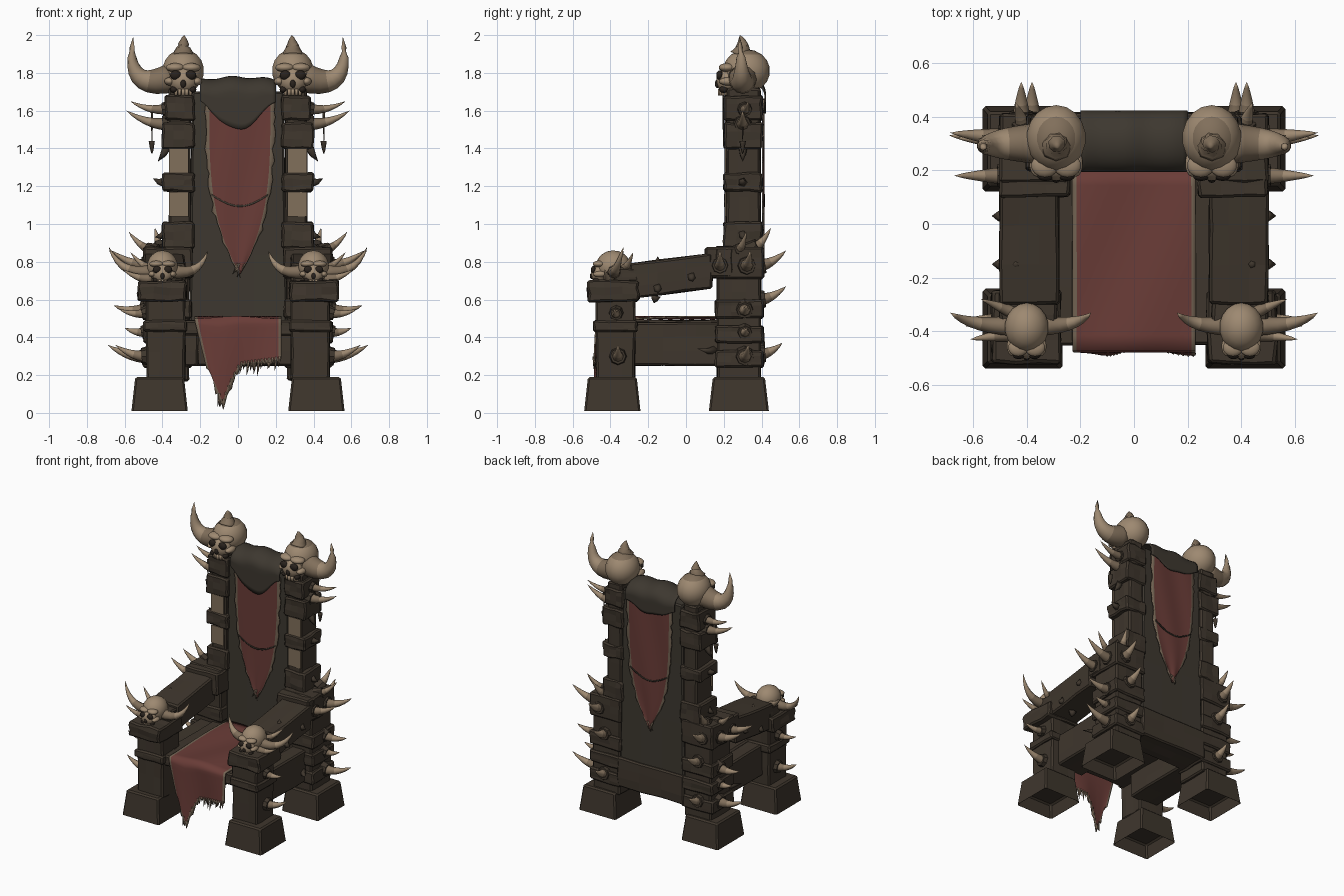
import bpy, bmesh, math, random
from mathutils import Vector, Matrix

random.seed(4)
cube = bpy.data.objects.get("Cube")
if cube:
    bpy.data.objects.remove(cube)


def material(name, rgb):
    m = bpy.data.materials.new(name)
    m.use_nodes = True
    m.diffuse_color = (*rgb, 1)
    m.node_tree.nodes["Principled BSDF"].inputs["Base Color"].default_value = (*rgb, 1)
    return m


WOOD = material("dark_wood", (.049, .037, .026))
HIDE = material("dark_hide", (.047, .039, .029))
RED = material("red_cloth", (.142, .045, .038))
BONE = material("bone", (.34, .25, .165))
AGED = material("aged_bone", (.22, .16, .105))
FRAY = material("frayed_edge", (.17, .125, .085))
BLACK = material("socket_black", (.022, .016, .012))


def finish(name, bm, mats, smooth=False, bevel=0):
    bmesh.ops.recalc_face_normals(bm, faces=bm.faces)
    me = bpy.data.meshes.new(name)
    for f in bm.faces:
        f.smooth = smooth
    bm.to_mesh(me)
    bm.free()
    for m in mats:
        me.materials.append(m)
    ob = bpy.data.objects.new(name, me)
    bpy.context.collection.objects.link(ob)
    if bevel:
        mod = ob.modifiers.new("worn_edges", 'BEVEL')
        mod.width, mod.segments = bevel, 1
    return ob


def block(name, x, y, z, mat=WOOD, taper=1, slope=0, rough=.004, hollow=False, bevel=.01):
    """Hewn block from x, y and z ranges; slope lifts the back end."""
    bm = bmesh.new()
    size = Vector((abs(x[1] - x[0]), y[1] - y[0], z[1] - z[0]))
    mid = Vector((sum(x) / 2, sum(y) / 2, sum(z) / 2))
    bmesh.ops.create_cube(bm, size=1)
    if hollow:
        base = min(bm.faces, key=lambda f: f.calc_center_median().z)
    elif rough:
        bmesh.ops.subdivide_edges(bm, edges=bm.edges, cuts=2, use_grid_fill=True)
    for v in bm.verts:
        k = 1 + (taper - 1) * (v.co.z + .5)
        lift = slope * (v.co.y + .5)
        v.co = mid + Vector((v.co.x * size.x * k, v.co.y * size.y * k, v.co.z * size.z + lift))
        if not hollow:
            v.co += Vector([random.uniform(-rough, rough) for _ in range(3)])
    if hollow:
        bmesh.ops.inset_individual(bm, faces=[base], thickness=.035)
        bmesh.ops.translate(bm, verts=base.verts, vec=(0, 0, .1))
    return finish(name, bm, [mat], bevel=bevel)


def horn(name, a, b, r, ctrl=None, mat=BONE, root=AGED, collar=True, sides=8, rings=7):
    """Curved tapering horn from a to b with a darker root and optional socket ring."""
    a, b = Vector(a), Vector(b)
    c = Vector(ctrl) if ctrl else (a + b) / 2 - Vector((0, 0, .18 * (b - a).length))
    bm = bmesh.new()
    loops = []
    for i in range(rings):
        t = i / rings
        p = a * (1 - t) ** 2 + c * 2 * t * (1 - t) + b * t * t
        q = ((c - a) * (1 - t) + (b - c) * t).to_track_quat('Z', 'Y')
        rad = r * (1 - t) ** .75
        loops.append([bm.verts.new(p + q @ Vector((rad * math.cos(w), rad * math.sin(w), 0)))
                      for w in (math.tau * j / sides for j in range(sides))])
    tip = bm.verts.new(b)
    bm.faces.new(loops[0])
    for j in range(sides):
        k = (j + 1) % sides
        for i in range(rings - 1):
            lo, hi = loops[i:i + 2]
            bm.faces.new((lo[j], lo[k], hi[k], hi[j])).material_index = int(i < rings * .3)
        bm.faces.new((loops[-1][j], loops[-1][k], tip))
    finish(name, bm, [mat, root if mat == BONE else mat], smooth=True)
    if collar:
        bm = bmesh.new()
        q = (c - a).to_track_quat('Z', 'Y').to_matrix().to_4x4()
        bmesh.ops.create_cone(bm, cap_ends=True, segments=sides, radius1=r * 1.6,
                              radius2=r * 1.2, depth=.06, matrix=Matrix.Translation(a) @ q)
        finish(name + "_socket", bm, [WOOD])


def skull(name, centre, k, crown=0):
    """Skull facing the front; crown is the slot used on top of the cranium."""
    bm = bmesh.new()

    def ball(c, r, mi=0, seg=14):
        m = Matrix.Translation(c) @ Matrix.Diagonal((*r, 1))
        new = bmesh.ops.create_uvsphere(bm, u_segments=seg, v_segments=9, radius=1, matrix=m)
        faces = {f for v in new["verts"] for f in v.link_faces}
        for f in faces:
            f.material_index = mi
        return faces

    for f in ball((0, .02, 0), (.112, .125, .115), seg=18):  # cranium
        if f.calc_center_median().z > .085:
            f.material_index = crown
    ball((0, -.08, -.05), (.078, .06, .07))                # face
    for s in (-1, 1):
        ball((s * .042, -.082, .018), (.052, .045, .024))  # brow
        ball((s * .072, -.075, -.055), (.028, .05, .022))  # cheekbone
        ball((s * .04, -.122, -.022), (.03, .018, .025), 1)
        ball((s * .05, -.1, -.098), (.02, .025, .018), 1)  # hollow under the cheek
    ball((0, -.135, -.068), (.015, .012, .022), 1)         # nose hole
    for i in range(-2, 3):                                 # teeth
        m = Matrix.Translation((i * .019, -.115 + abs(i) * .008, -.112))
        bmesh.ops.create_cube(bm, size=1, matrix=m @ Matrix.Diagonal((.017, .03, .036, 1)))
    bmesh.ops.transform(bm, verts=bm.verts, matrix=Matrix.Translation(centre) @ Matrix.Scale(k, 4))
    finish(name, bm, [BONE, BLACK, AGED], smooth=True)


def sheet(name, nu, nv, shape, mats, rule=None, thick=.008):
    """Cloth grid: shape(u, v) gives points, rule(i, j) the material slot."""
    bm = bmesh.new()
    g = [[bm.verts.new(shape(i / nu, j / nv)) for i in range(nu + 1)] for j in range(nv + 1)]
    for j in range(nv):
        for i in range(nu):
            f = bm.faces.new((g[j][i], g[j][i + 1], g[j + 1][i + 1], g[j + 1][i]))
            f.material_index = rule(i, j) if rule else 0
    ob = finish(name, bm, mats, smooth=True)
    mod = ob.modifiers.new("thickness", 'SOLIDIFY')
    mod.thickness, mod.offset = thick, 0


# Seat slab and back
block("seat", (-.33, .33), (-.45, .2), (.41, .49))
block("back_panel", (-.26, .26), (.225, .395), (.4, 1.7), HIDE, taper=.93, rough=.002)
block("back_beam", (-.27, .27), (.2, .415), (.25, .46))

for s, side in ((1, "left"), (-1, "right")):
    def pair(name, x, y, z, **kw):
        block(f"{side}_{name}", (s * x[0], s * x[1]), y, z, **kw)

    def spike(name, a, b, r, **kw):
        flip = [(s * p[0], p[1], p[2]) for p in (a, b)]
        if "ctrl" in kw:
            c = kw["ctrl"]
            kw["ctrl"] = (s * c[0], c[1], c[2])
        horn(f"{side}_{name}", *flip, r, **kw)

    # Feet, front leg and arm
    pair("front_foot", (.265, .565), (-.54, -.24), (0, .19), taper=.86, hollow=True)
    pair("back_foot", (.265, .565), (.12, .44), (0, .19), taper=.86, hollow=True)
    pair("front_leg", (.28, .485), (-.475, -.27), (.17, .62))
    pair("front_leg_band", (.27, .5), (-.49, -.255), (.43, .49))
    pair("arm_cap", (.275, .53), (-.52, -.25), (.59, .7), rough=.007)
    pair("arm_cap_rim", (.29, .5), (-.38, -.25), (.69, .77))
    pair("armrest", (.28, .5), (-.3, .14), (.605, .79), slope=.055)
    pair("side_rail", (.21, .43), (-.29, .22), (.25, .48))

    # Rear post with lashed bands
    pair("lower_post", (.26, .48), (.165, .395), (.17, .87))
    for i, z in enumerate(((.71, .88), (.5, .6), (.37, .46), (.24, .33))):
        pair(f"lower_band_{i}", (.245, .5), (.155, .41), z)
    pair("arm_joint", (.24, .5), (.1, .25), (.715, .875))
    pair("upper_post", (.25, .365), (.215, .395), (.85, 1.72))
    for i, (z, x) in enumerate((((.87, 1.01), .4), ((1.17, 1.27), .4),
                                ((1.4, 1.535), .4), ((1.55, 1.68), .385))):
        pair(f"upper_band_{i}", (.23, x), (.2, .405), z, rough=.006)
    for i, z in enumerate(((1.04, 1.17), (1.27, 1.4))):
        pair(f"bone_plate_{i}", (.262, .364), (.207, .214), z, mat=AGED, rough=0, bevel=0)

    # Skulls with horns
    skull(f"{side}_top_skull", (s * .29, .3, 1.81), 1, crown=2)
    spike("crest_spike", (.29, .29, 1.89), (.285, .285, 2), .06, ctrl=(.29, .31, 1.94),
          mat=AGED, collar=False)
    spike("great_horn", (.35, .3, 1.775), (.555, .285, 1.99), .078, ctrl=(.6, .3, 1.685),
          collar=False, sides=12, rings=10)
    skull(f"{side}_arm_skull", (s * .4, -.4, .775), .74)
    spike("arm_horn_out", (.45, -.38, .75), (.685, -.33, .88), .038, ctrl=(.62, -.38, .72), collar=False)
    spike("arm_horn_in", (.35, -.38, .75), (.16, -.33, .86), .038, ctrl=(.2, -.38, .72), collar=False)
    spike("arm_tusk", (.46, -.41, .71), (.61, -.43, .76), .028, collar=False)
    spike("arm_tusk_up", (.45, -.33, .76), (.57, -.28, .85), .026, collar=False)

    # Bone spikes along posts and legs
    spikes = (((.37, .31, 1.61), (.57, .33, 1.65), .03), ((.37, .3, 1.53), (.59, .3, 1.6), .036),
              ((.48, .32, .78), (.685, .34, .86), .038), ((.48, .18, .78), (.67, .18, .86), .034),
              ((.48, .31, .55), (.66, .32, .57), .036), ((.48, .31, .43), (.6, .32, .45), .03),
              ((.48, .31, .3), (.69, .33, .36), .038), ((.48, -.36, .3), (.65, -.36, .36), .034),
              ((.48, -.37, .53), (.63, -.38, .55), .028), ((.42, .39, .78), (.42, .53, .86), .036),
              ((.38, .39, .6), (.38, .53, .67), .036), ((.38, .39, .31), (.38, .51, .37), .036),
              ((.41, .36, .87), (.44, .45, .98), .032), ((.46, .28, .86), (.58, .32, .96), .028))
    for i, (a, b, r) in enumerate(spikes):
        spike(f"bone_spike_{i}", a, b, r)

    # Small dark thorns
    thorns = (((.37, .3, 1.42), (.425, .3, 1.33)), ((.39, .3, 1.22), (.45, .3, 1.24)),
              ((.38, .3, .95), (.44, .3, .93)), ((.49, -.15, .66), (.53, -.15, .65)),
              ((.49, .03, .72), (.53, .03, .71)), ((.44, -.15, .78), (.44, -.15, .83)),
              ((.4, .17, .34), (.5, .06, .34)), ((.4, -.16, .62), (.4, -.17, .58)))
    for i, (a, b) in enumerate(thorns):
        spike(f"thorn_{i}", a, b, .028, mat=WOOD, collar=False, sides=5, rings=2)

    # Hanging charm
    spike("charm_cord", (.455, .3, 1.59), (.455, .3, 1.42), .007, mat=WOOD, collar=False, sides=5)
    spike("charm", (.455, .3, 1.44), (.455, .3, 1.37), .018, mat=WOOD, collar=False, sides=5)


def jag(amount):
    return random.uniform(-amount, amount)


# Banners hanging down both faces of the back, each crossed by a seam
def banner(y):
    def shape(u, v):
        w = .182 * (1 - v ** 3.4) + (jag(.009) if u in (0, 1) else 0)
        x = .01 + (2 * u - 1) * w
        return (x, y + .003 * math.sin(9 * u + 5 * v), 1.66 - .92 * v + jag(.005))
    return shape


def seam(y):
    return lambda u, v: (.01 + (u - .5) * .3, y, 1.15 - .06 * math.sin(math.pi * u) + .009 * v)


for name, y, out in (("front", .211, -.006), ("rear", .409, .006)):
    sheet(f"{name}_banner", 18, 28, banner(y), [RED, FRAY], lambda i, j: int(i in (0, 17)))
    sheet(f"{name}_seam", 12, 1, seam(y + out), [HIDE], thick=.006)
    for i in range(5):
        horn(f"{name}_tassel_{i}", (.01 + (i - 2) * .013, y, .79), (jag(.03), y + out, .73 + jag(.015)),
             .007, mat=FRAY, collar=False, sides=4, rings=2)


# Hide rolled over the top of the back: deep curved flap in front, short one behind
def hide_roll(u, v):
    x = (2 * u - 1) * .2
    t = max(-1, min(1, (v - .5) * 4))
    drop = max(0, abs(v - .5) - .25) * 4
    ang = t * math.pi / 2
    bulge = 1 - .18 * (2 * u - 1) ** 2 * math.cos(ang)
    curve = max(0, math.cos((u - .5) * math.pi)) ** 1.4
    low = .045 + (.145 if v < .5 else .06) * curve
    top = 1.69 + .006 * math.sin(14 * u + 2)
    return (x, .308 + .111 * bulge * math.sin(ang), top + .085 * bulge * math.cos(ang) - drop * low)


sheet("hide_roll", 20, 24, hide_roll, [HIDE])


# Seat cloth that folds over the front edge and ends in a torn point
def seat_cloth(u, v):
    x = -.23 + .46 * u
    if v <= .5:
        return (x, .2 - .67 * v * 2, .503 + .006 * math.sin(7 * u + 9 * v))
    t = (v - .5) * 2
    length = .22 + .21 * max(0, 1 - abs(u - .28) / .24) + .06 * (1 - u)
    if v == 1:
        length += jag(.035)
    pull = .07 * t * max(0, 1 - 2.5 * u)
    return (x + pull, -.475 - .012 * math.sin(8 * u) * t, .49 - length * t)


sheet("seat_cloth", 28, 24, seat_cloth, [RED, FRAY],
      lambda i, j: int(i in (0, 27) or j == 23))
for i in range(20):
    u = .22 + .04 * i
    x, y, z = seat_cloth(u, .98)
    horn(f"seat_fringe_{i}", (x, y, z + .02), (x - .01, y, max(.03, z - .05 + jag(.025))), .009,
         mat=FRAY, collar=False, sides=4, rings=2)
